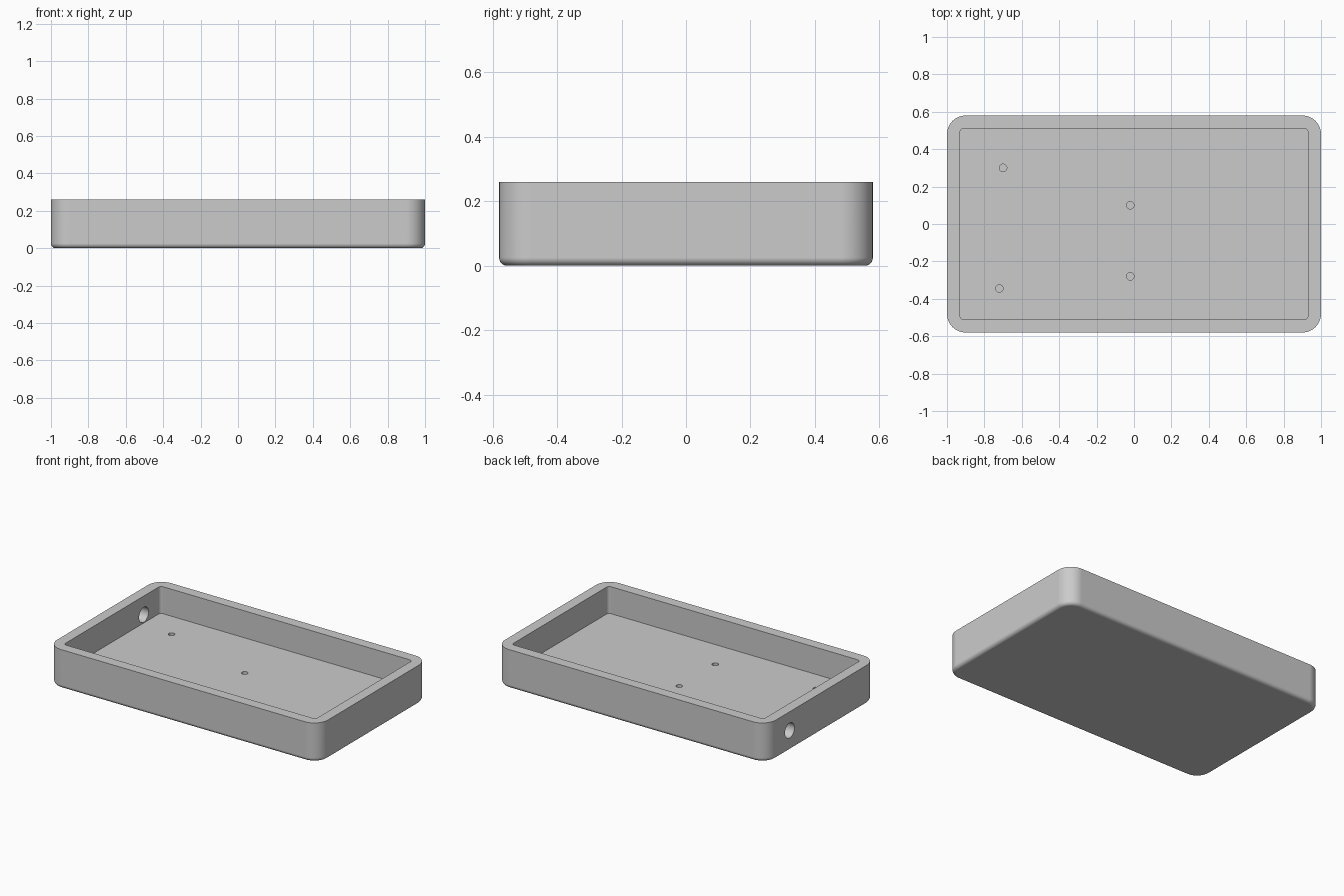
import bpy
import bmesh
import math
from mathutils import Matrix

# Overall sizes
LENGTH, WIDTH, HEIGHT = 2.0, 1.16, 0.26
WALL, FLOOR = 0.07, 0.08

if "Cube" in bpy.data.objects:
    bpy.data.objects.remove(bpy.data.objects["Cube"], do_unlink=True)

GREY = (0.6, 0.6, 0.6, 1)
grey = bpy.data.materials.new("plain grey")
grey.use_nodes = True
grey.diffuse_color = GREY
grey.node_tree.nodes["Principled BSDF"].inputs["Base Color"].default_value = GREY


def finish(name, bm):
    mesh = bpy.data.meshes.new(name)
    bm.to_mesh(mesh)
    bm.free()
    mesh.materials.append(grey)
    obj = bpy.data.objects.new(name, mesh)
    bpy.context.collection.objects.link(obj)
    return obj


def rounded_box(name, sx, sy, z0, z1, corner, bottom, segments):
    """Box with rounded upright corners and an optional rounded bottom rim."""
    bm = bmesh.new()
    bmesh.ops.create_cube(bm, size=1, matrix=Matrix.Translation((0, 0, (z0 + z1) / 2))
                          @ Matrix.Diagonal((sx, sy, z1 - z0, 1)))
    upright = [e for e in bm.edges if abs(e.verts[0].co.z - e.verts[1].co.z) > 0.01]
    bmesh.ops.bevel(bm, geom=upright, offset=corner, segments=segments,
                    profile=0.5, affect='EDGES')
    if bottom:
        rim = [e for e in bm.edges if all(abs(v.co.z - z0) < 1e-4 for v in e.verts)]
        bmesh.ops.bevel(bm, geom=rim, offset=bottom, segments=6,
                        profile=0.5, affect='EDGES')
    return finish(name, bm)


def cylinder(name, radius, depth, centre, turn=0.0):
    bm = bmesh.new()
    bmesh.ops.create_cone(bm, cap_ends=True, segments=32, radius1=radius, radius2=radius,
                          depth=depth, matrix=Matrix.Translation(centre)
                          @ Matrix.Rotation(turn, 4, 'Y'))
    return finish(name, bm)


# Outer shell
tray = rounded_box("tray", LENGTH, WIDTH, 0, HEIGHT, 0.1, 0.025, 12)

# Cutters: pocket, cable hole in the end wall, blind screw holes in the floor
cutters = [
    rounded_box("pocket_cutter", LENGTH - 2 * WALL, WIDTH - 2 * WALL,
                FLOOR, HEIGHT + 0.1, 0.02, 0, 6),
    cylinder("cable_hole_cutter", 0.05, 0.2, (-0.97, 0.335, 0.135), math.pi / 2),
]
for x, y in [(-0.7, 0.3), (-0.72, -0.345), (-0.02, 0.1), (-0.02, -0.28)]:
    cutters.append(cylinder("screw_hole_cutter", 0.02, 0.1, (x, y, FLOOR + 0.01)))

bpy.ops.object.select_all(action='DESELECT')
tray.select_set(True)
bpy.context.view_layer.objects.active = tray
for cutter in cutters:
    cutter.hide_render = True
    cut = tray.modifiers.new("cut", 'BOOLEAN')
    cut.operation = 'DIFFERENCE'
    cut.solver = 'EXACT'
    cut.object = cutter
    bpy.ops.object.modifier_apply(modifier=cut.name)
    bpy.data.objects.remove(cutter, do_unlink=True)

# Smooth rounds, crisp rims, flat large faces
bpy.ops.object.shade_smooth_by_angle(angle=math.radians(35))
flat = tray.modifiers.new("flat_faces", 'WEIGHTED_NORMAL')
flat.keep_sharp = True
